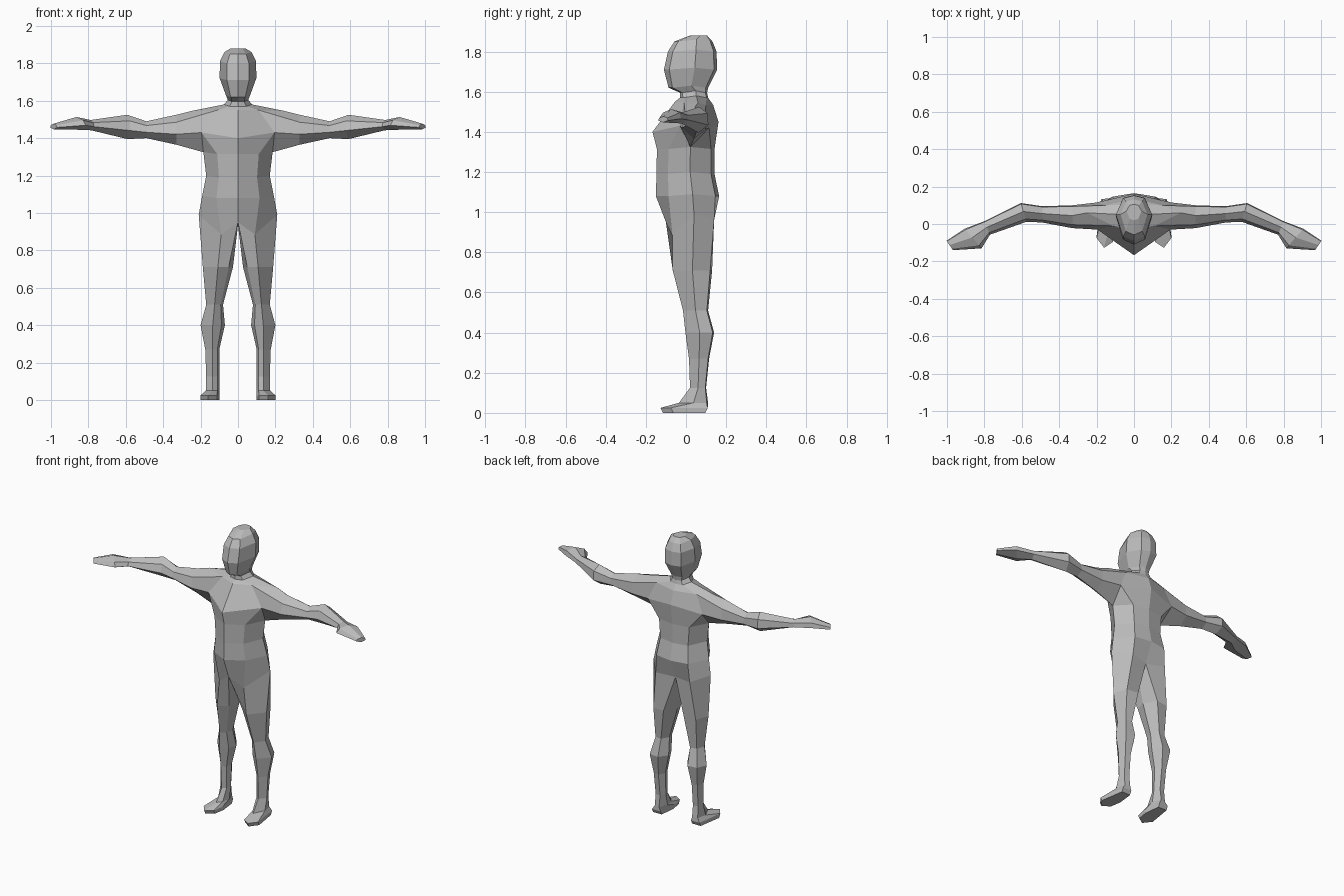
import bpy, bmesh

if "Cube" in bpy.data.objects:
    bpy.data.objects.remove(bpy.data.objects["Cube"])

skin = bpy.data.materials.new("plain grey")
skin.diffuse_color = (0.5, 0.5, 0.5, 1)
skin.use_nodes = True
skin.node_tree.nodes["Principled BSDF"].inputs["Base Color"].default_value = skin.diffuse_color
bm = bmesh.new()


def verts(points):
    return [bm.verts.new(p) for p in points]


def band(a, b, closed=False, cols=None):
    """Quads between two rings of vertices."""
    n = len(a)
    for i in cols or range(n if closed else n - 1):
        j = (i + 1) % n
        bm.faces.new((a[i], a[j], b[j], b[i]))


def half_ring(z, w, f, b, fx=0.6, fy=0.2):
    """Half section: front centre, front corner, side, back corner, back centre."""
    d = b - f
    return verts([(0, f, z), (w * fx, f + d * fy, z), (w, f + d * 0.58, z + 0.01),
                  (w * 0.6, b - d * 0.06, z), (0, b, z)])


def hexagon(x0, x1, y0, y1, z):
    """Leg section: inner front, shin ridge, outer, back outer, back inner, inner."""
    w, d = x1 - x0, y1 - y0
    return verts([(x0 + w * u, y0 + d * v, z) for u, v in
                  ((.14, .22), (.5, 0), (1, .5), (.8, .95), (.3, 1), (0, .6))])


def arm_section(x, y0, y1, z0, z1, skew=0.0):
    """Arm section: bottom, front low, front up, top, back up, back low."""
    return verts([(x + skew * (u - .5), y0 + (y1 - y0) * u, z0 + (z1 - z0) * v) for u, v in
                  ((.5, 0), (0, .35), (.15, .75), (.55, 1), (.95, .75), (1, .3))])


# Trunk
hip = verts([(0, -.1, .95), (.09, -.068, .885), (.21, .04, .99), (.125, .14, .96), (0, .11, .95)])
belly = half_ring(1.08, .192, -.15, .165)
waist = half_ring(1.19, .17, -.147, .142)
ribs = half_ring(1.315, .185, -.145, .142)
chest = verts([(0, -.167, 1.4), (.195, -.03, 1.43), (.2, .03, 1.43), (.2, .115, 1.42), (0, .162, 1.45)])
collar = verts([(0, -.055, 1.55), (.11, -.01, 1.55), (.25, .06, 1.545), (.15, .1, 1.535), (0, .135, 1.535)])
for a, b in ((hip, belly), (belly, waist), (waist, ribs)):
    band(a, b)
band(ribs, chest, cols=(0, 3))
band(chest, collar, cols=(0, 3))
bm.faces.new((ribs[1], ribs[2], chest[1]))
bm.faces.new((ribs[2], ribs[3], chest[3]))

# Neck and head
prev = collar
for z, w, f, b in ((1.57, .075, -.03, .11), (1.595, .055, -.03, .105), (1.62, .065, -.087, .11),
                   (1.71, .098, -.11, .155), (1.8, .097, -.09, .152),
                   (1.85, .072, -.058, .132), (1.88, .04, .02, .105)):
    ring = half_ring(z, w, f, b, .6, .1)
    band(prev, ring)
    prev = ring
for v in prev:
    v.co.z = 1.88
bm.faces.new(prev)

# Arm and hand, grown from the shoulder opening
prev = [ribs[2], chest[1], collar[1], collar[2], collar[3], chest[3]]
bm.verts.remove(chest[2])
for s in ((.33, -.022, .1, 1.365, 1.525), (.49, .008, .095, 1.4, 1.49), (.59, .012, .112, 1.395, 1.525, .03),
          (.785, -.057, .015, 1.442, 1.497, .03), (.86, -.13, -.025, 1.445, 1.513, .09),
          (.985, -.14, -.09, 1.447, 1.477, .035)):
    ring = arm_section(*s)
    band(prev, ring, True)
    prev = ring
bm.faces.new(prev)

# Leg
crotch = bm.verts.new((0, .03, .935))
prev = hip + [crotch]
for s in ((.027, .188, -.066, .13, .71), (.08, .17, -.015, .11, .51), (.07, .2, -.003, .14, .4),
          (.1, .175, .015, .115, .27), (.1, .17, .02, .1, .125), (.1, .172, -.035, .11, .05)):
    ring = hexagon(*s)
    band(prev, ring, True)
    prev = ring

# Foot
for z, grow in ((.025, 0), (0, .012)):
    ring = verts([(x, y + (grow if y < 0 else -grow), z) for x, y in
                  ((.112, -.095), (.16, -.127), (.2, -.075), (.175, .108), (.112, .108), (.1, -.02))])
    band(prev, ring, True)
    prev = ring
bm.faces.new(prev)

# Mirror the half body and weld the middle
copy = bmesh.ops.duplicate(bm, geom=bm.verts[:] + bm.edges[:] + bm.faces[:])
for g in copy["geom"]:
    if isinstance(g, bmesh.types.BMVert):
        g.co.x = -g.co.x
bmesh.ops.remove_doubles(bm, verts=bm.verts[:], dist=0.0005)
bmesh.ops.recalc_face_normals(bm, faces=bm.faces[:])

mesh = bpy.data.meshes.new("human_figure")
bm.to_mesh(mesh)
bm.free()
mesh.materials.append(skin)
body = bpy.data.objects.new("human_figure", mesh)
bpy.context.collection.objects.link(body)
